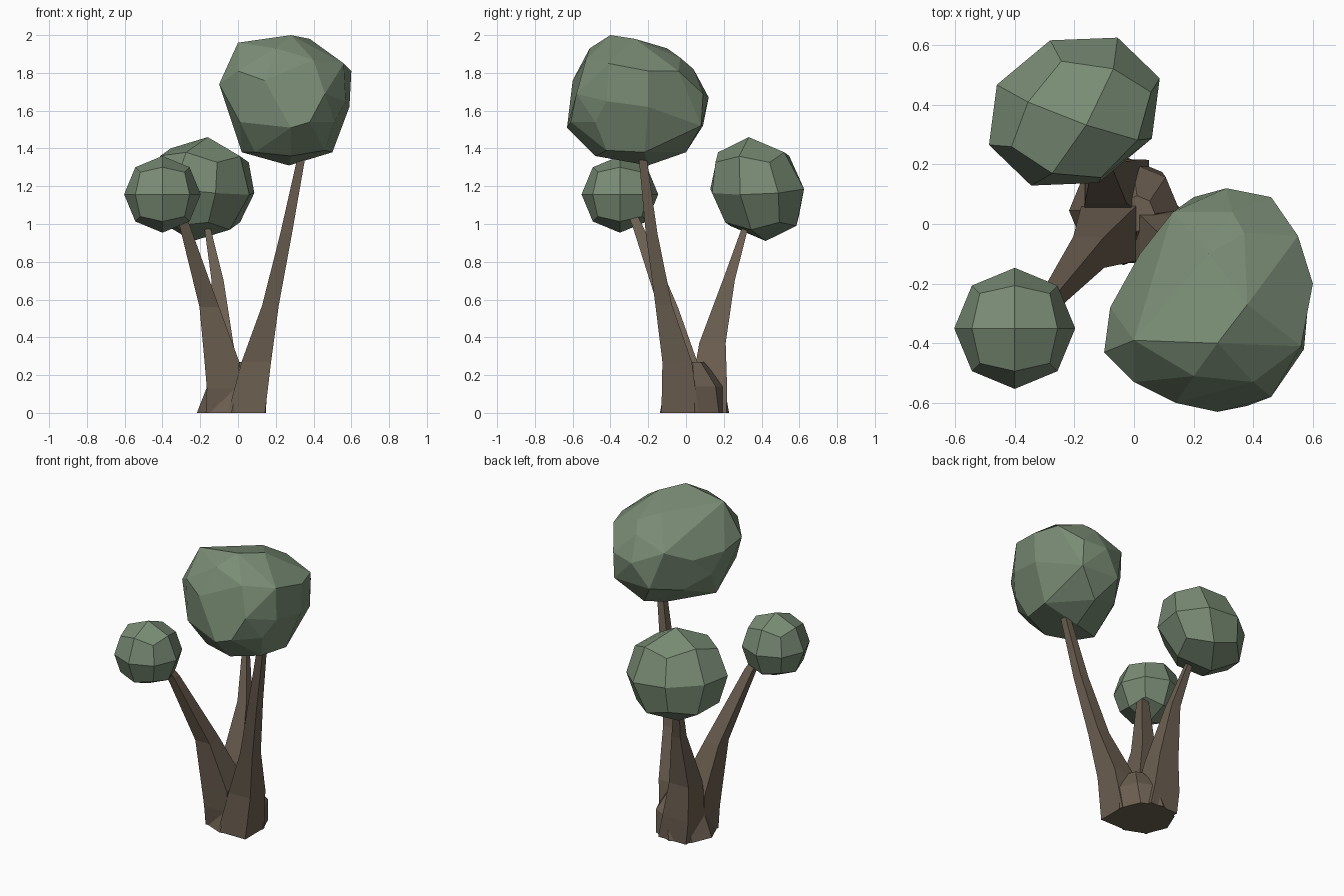
import bpy
import bmesh
from math import cos, sin, tau, radians
from mathutils import Vector, Matrix

default_cube = bpy.data.objects.get("Cube")
if default_cube:
    bpy.data.objects.remove(default_cube, do_unlink=True)


def make_material(name, colour):
    mat = bpy.data.materials.new(name)
    mat.use_nodes = True
    mat.diffuse_color = colour
    shader = next(n for n in mat.node_tree.nodes if n.type == 'BSDF_PRINCIPLED')
    shader.inputs["Base Color"].default_value = colour
    shader.inputs["Roughness"].default_value = 0.9
    return mat


leaf_green = make_material("leaf green", (0.19, 0.26, 0.175, 1))
bark_brown = make_material("bark brown", (0.15, 0.115, 0.082, 1))


def finish(bm, name, material):
    bmesh.ops.recalc_face_normals(bm, faces=bm.faces[:])
    mesh = bpy.data.meshes.new(name)
    bm.to_mesh(mesh)
    bm.free()
    mesh.materials.append(material)
    obj = bpy.data.objects.new(name, mesh)
    bpy.context.collection.objects.link(obj)
    return obj


def loft(name, path, sides):
    """Tapered bark: path holds (x, y, z, half width) for each level ring."""
    bm = bmesh.new()
    turn = tau / 8
    rings = []
    for x, y, z, half_width in path:
        # Square limbs reach their corners, the round base its points
        radius = half_width / cos(turn) if sides == 4 else half_width
        angles = [turn + tau * i / sides for i in range(sides)]
        rings.append([bm.verts.new((x + radius * cos(a), y + radius * sin(a), z))
                      for a in angles])
    for low, high in zip(rings, rings[1:]):
        for i in range(sides):
            j = (i + 1) % sides
            bm.faces.new((low[i], low[j], high[j], high[i]))
    bm.faces.new(rings[0][::-1])
    bm.faces.new(rings[-1])
    return finish(bm, name, bark_brown)


def round_crown(name, centre, axes):
    """Ball of quads made from a divided cube, stretched along three axes."""
    bm = bmesh.new()
    bmesh.ops.create_cube(bm, size=2)
    bmesh.ops.subdivide_edges(bm, edges=bm.edges[:], cuts=1, use_grid_fill=True)
    stretch = Matrix(axes).transposed()
    for v in bm.verts:
        v.co = Vector(centre) + stretch @ v.co.normalized()
    return finish(bm, name, leaf_green)


def faceted_crown(name, corners):
    """Irregular faceted mass wrapped around its corners (in hundredths)."""
    bm = bmesh.new()
    for corner in corners:
        bm.verts.new(Vector(corner) / 100)
    bmesh.ops.convex_hull(bm, input=bm.verts[:])
    loose = [v for v in bm.verts if not v.link_faces]
    bmesh.ops.delete(bm, geom=loose, context='VERTS')
    bmesh.ops.dissolve_limit(bm, angle_limit=radians(9),
                             verts=bm.verts[:], edges=bm.edges[:])
    return finish(bm, name, leaf_green)


# Trunk base, narrowing into the fork
loft("trunk_base", [(-.035, .045, 0, .183), (-.005, .045, .14, .158),
                    (.01, .035, .27, .06)], 8)

# Three square limbs growing out of the base
loft("front_limb", [(-.1, -.02, 0, .07), (-.083, -.03, .13, .082),
                    (-.085, -.032, .27, .092), (-.152, -.095, .56, .052),
                    (-.285, -.26, 1, .027), (-.32, -.3, 1.08, .022)], 4)
loft("tall_limb", [(.045, -.032, 0, .098), (.097, -.047, .27, .078),
                   (.172, -.118, .57, .044), (.255, -.182, .95, .031),
                   (.333, -.228, 1.34, .021), (.35, -.24, 1.42, .02)], 4)
loft("back_limb", [(-.05, .115, 0, .1), (-.075, .125, .15, .092),
                   (-.095, .14, .37, .07), (-.108, .226, .7, .032),
                   (-.156, .303, .95, .018), (-.17, .33, 1.02, .016)], 4)

# Small and middle crowns
round_crown("small_crown", (-.4, -.35, 1.157),
            ((.203, 0, 0), (0, .203, 0), (0, 0, .203)))
round_crown("middle_crown", (-.2, .377, 1.185),
            ((.26, -.09, -.03), (.145, .248, 0), (.04, -.045, .275)))

# Large crown, listed from the top ring down to the underside
top_ring = [(0, -39, 196), (28, -40, 200), (38, -27, 198), (20, -51, 193),
            (40, -53, 187), (25, -10, 193), (37, -3, 188)]
upper_ring = [(55, -4, 181), (60, -20, 181), (56, -41, 185), (0, -53, 181),
              (-10, -43, 174), (14, -60, 176), (13, 4, 175), (33, 4, 182)]
middle_ring = [(31, 12, 167), (46, 9, 169), (59, -20, 162), (57, -42, 165),
               (46, -58, 169), (28, -63, 151), (38, -61, 154),
               (-8, -28, 170), (2, -10, 168)]
lower_ring = [(1, -53, 154), (-3, -22, 156), (20, 9, 152), (46, 8, 152),
              (51, -48, 154), (8, -8, 148)]
underside = [(2, -34, 138), (9, -45, 138), (28, -48, 136), (46, -42, 139),
             (50, -22, 138), (30, 0, 138), (27, -20, 131)]
faceted_crown("large_crown",
              top_ring + upper_ring + middle_ring + lower_ring + underside)
